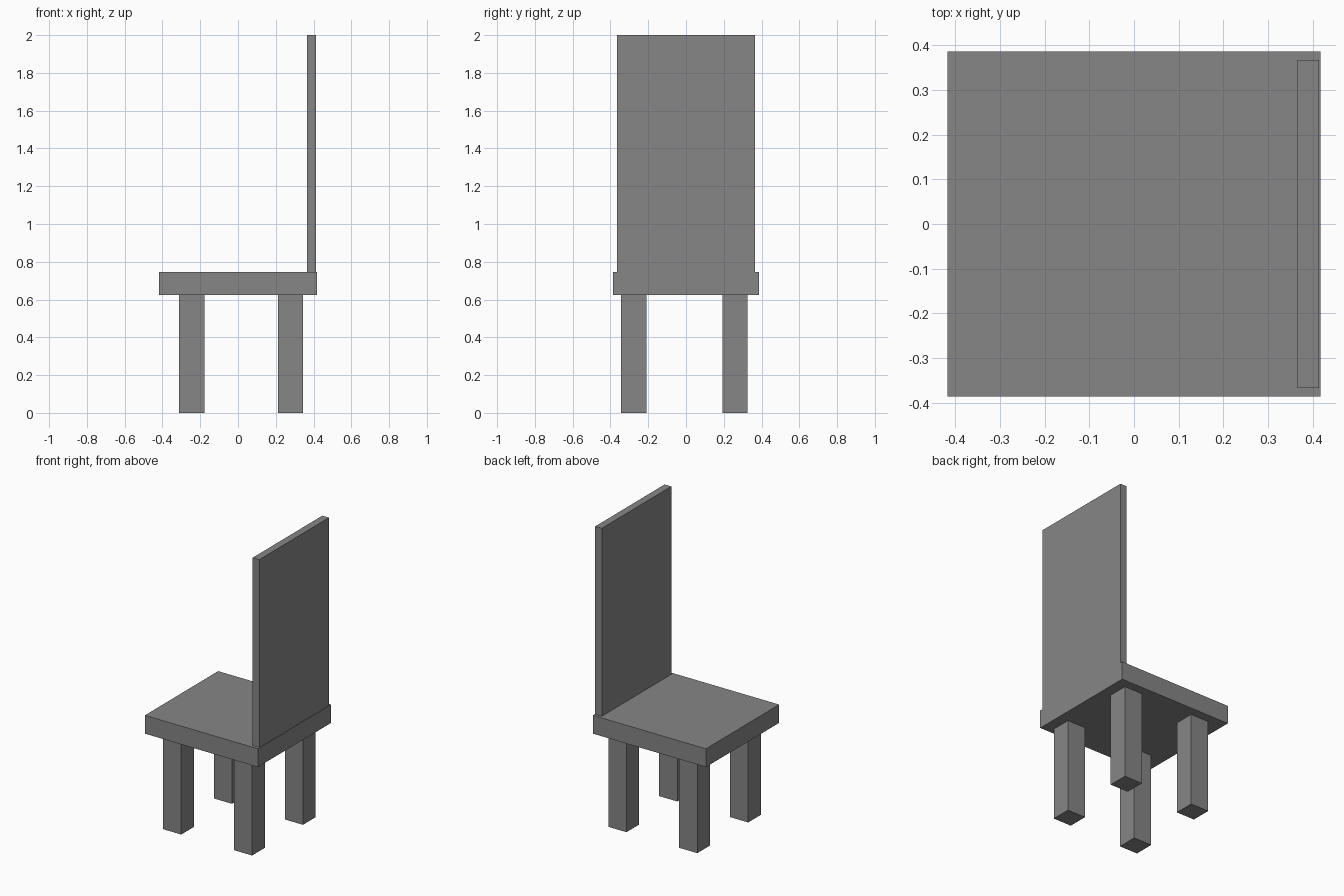
import bpy

default_cube = bpy.data.objects.get("Cube")
if default_cube:
    bpy.data.objects.remove(default_cube, do_unlink=True)

# One plain grey for the whole chair
grey = bpy.data.materials.new("plain_grey")
grey.use_nodes = True
GREY = (0.24, 0.24, 0.24, 1.0)
grey.diffuse_color = GREY
grey.node_tree.nodes["Principled BSDF"].inputs["Base Color"].default_value = GREY


def box(name, low, high):
    """Add a flat-sided box spanning two opposite corners."""
    centre = [(a + b) / 2 for a, b in zip(low, high)]
    bpy.ops.mesh.primitive_cube_add(size=1, location=centre)
    obj = bpy.context.object
    obj.name = name
    obj.scale = [b - a for a, b in zip(low, high)]
    bpy.ops.object.transform_apply(location=False, rotation=False, scale=True)
    obj.data.materials.append(grey)
    return obj


SEAT_BOTTOM, SEAT_TOP = 0.625, 0.747

# Seat slab and tall backrest panel on its +x edge
box("seat", (-0.417, -0.386, SEAT_BOTTOM), (0.417, 0.386, SEAT_TOP))
box("backrest", (0.365, -0.366, SEAT_TOP), (0.414, 0.366, 2.0))

# Four square legs, slightly off centre under the seat
LEG = 0.134
for x_name, x in (("fore", -0.312), ("rear", 0.211)):
    for y_name, y in (("near", -0.344), ("far", 0.192)):
        box(f"{x_name}_{y_name}_leg", (x, y, 0), (x + LEG, y + LEG, SEAT_BOTTOM))
